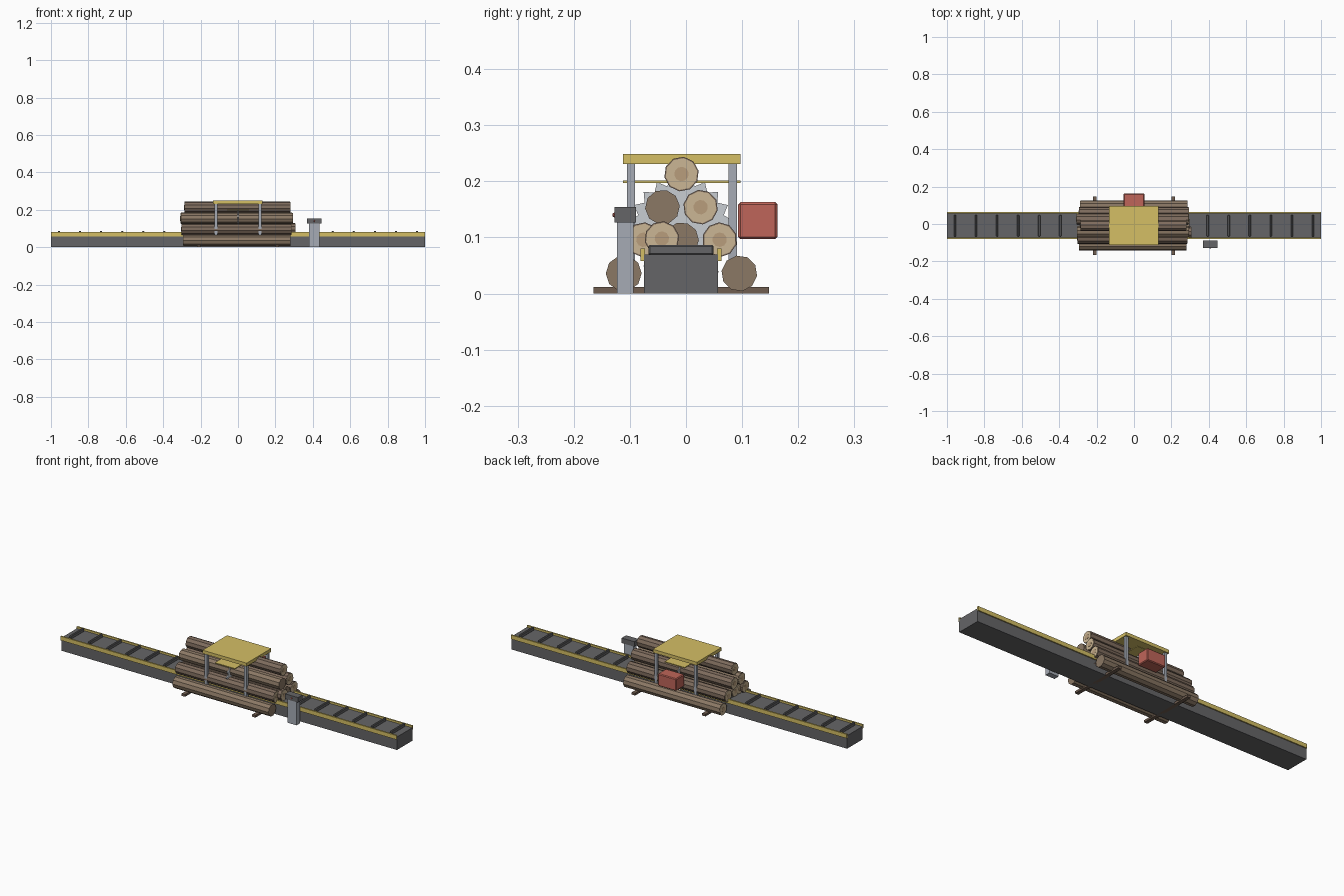
import bpy, bmesh
from math import pi, sin, cos

if "Cube" in bpy.data.objects:
    bpy.data.objects.remove(bpy.data.objects["Cube"])


def mat(name, r, g, b):
    m = bpy.data.materials.new(name)
    m.diffuse_color = (r, g, b, 1)
    m.use_nodes = True
    m.node_tree.nodes["Principled BSDF"].inputs["Base Color"].default_value = m.diffuse_color
    return m


YELLOW = mat("yellow_paint", 0.66, 0.52, 0.13)
DARK = mat("dark_steel", 0.13, 0.13, 0.135)
STEEL = mat("steel", 0.38, 0.41, 0.46)
BLADE = mat("blade_steel", 0.58, 0.61, 0.65)
RED = mat("red_paint", 0.52, 0.13, 0.10)
BARK = mat("bark", 0.21, 0.15, 0.11)
BARK2 = mat("light_bark", 0.26, 0.19, 0.13)
WOOD = mat("cut_wood", 0.60, 0.47, 0.30)
HEART = mat("heartwood", 0.48, 0.34, 0.20)
PLANK = mat("sleeper_wood", 0.16, 0.11, 0.08)


def finish(name, bm, *mats):
    me = bpy.data.meshes.new(name)
    bmesh.ops.recalc_face_normals(bm, faces=bm.faces[:])
    bm.to_mesh(me)
    bm.free()
    for m in mats:
        me.materials.append(m)
    ob = bpy.data.objects.new(name, me)
    bpy.context.collection.objects.link(ob)
    return ob


def box(name, x, y, z, m, bevel=0):
    """Box given by its (min, max) range on each axis."""
    bm = bmesh.new()
    bmesh.ops.create_cube(bm, size=1)
    for v in bm.verts:
        for i, (a, b) in enumerate((x, y, z)):
            v.co[i] = a if v.co[i] < 0 else b
    if bevel:
        bmesh.ops.bevel(bm, geom=bm.edges[:], offset=bevel, segments=1, affect='EDGES')
    return finish(name, bm, m)


def add_prism(bm, x0, x1, y, z, radii, mi=0, turn=0):
    """Closed prism along x; radii holds one radius per corner."""
    n = len(radii)
    rings = []
    for x in (x0, x1):
        rings.append([bm.verts.new((x, y + r * cos(turn + 2 * pi * i / n),
                                    z + r * sin(turn + 2 * pi * i / n)))
                      for i, r in enumerate(radii)])
    faces = [bm.faces.new(rings[0]), bm.faces.new(rings[1])]
    for i in range(n):
        j = (i + 1) % n
        faces.append(bm.faces.new((rings[0][i], rings[0][j], rings[1][j], rings[1][i])))
    for f in faces:
        f.material_index = mi


def log(name, x0, x1, y, z, r, bark, cut_right, turn):
    """Faceted log with pale cut faces and a darker core."""
    bm = bmesh.new()
    add_prism(bm, x0, x1, y, z, [r] * 10, 0, turn)
    for x, s, show in ((x0, -1, True), (x1, 1, cut_right)):
        if show:
            add_prism(bm, x, x + s * 0.002, y, z, [r * 0.92] * 10, 1, turn)
            add_prism(bm, x, x + s * 0.003, y, z, [r * 0.42] * 10, 2, turn)
    finish(name, bm, bark, WOOD, HEART)


CY = -0.009  # centre line of the machine

# Conveyor bed, side rails and rollers
box("conveyor_bed", (-1, 1), (CY - 0.066, CY + 0.066), (0, 0.07), DARK)
for side, s in (("front", -1), ("back", 1)):
    ys = sorted((CY + s * 0.064, CY + s * 0.072))
    box(side + "_rail", (-1, 1), ys, (0.058, 0.08), YELLOW)
for i in range(18):
    x = -0.957 + i * 1.914 / 17
    box(f"conveyor_slat_{i}", (x - 0.006, x + 0.006), (CY - 0.058, CY + 0.058), (0.068, 0.087), DARK, 0.003)

# Sleepers under the pile
for side, x in (("left", -0.21), ("right", 0.21)):
    box(side + "_sleeper", (x - 0.01, x + 0.01), (-0.165, 0.148), (0, 0.012), PLANK)

# Log pile: row height, x range, then (y, light bark, cut face on right)
rows = [
    (0.036, -0.285, 0.288, [(-0.111, 1, 0), (-0.077 + 0.034, 0, 1), (0.026, 0, 1), (0.095, 1, 0)]),
    (0.096, -0.295, 0.290, [(-0.076, 0, 1), (-0.008, 1, 0), (0.060, 0, 1)]),
    (0.154, -0.300, 0.296, [(-0.042, 1, 0), (0.026, 0, 1)]),
    (0.213, -0.285, 0.278, [(-0.008, 0, 1)]),
]
k = 0
for ri, (z, x0, x1, items) in enumerate(rows):
    for y, light, cut in items:
        dx = 0.006 * ((k * 3) % 4 - 1.5) / 1.5 if ri < 3 else 0
        log(f"log_{k}", x0 + dx, x1 + dx, y, z, 0.031 if ri else 0.032,
            BARK2 if light else BARK, cut, 0.37 * k)
        k += 1
log("log_on_conveyor", -0.29, 0.305, -0.043, 0.098, 0.031, BARK, True, 0.2)

# Saw frame: roof, guard plate and four posts
box("saw_roof", (-0.133, 0.13), (-0.112, 0.097), (0.231, 0.249), YELLOW)
box("saw_guard", (-0.06, 0.06), (-0.112, 0.097), (0.197, 0.2015), YELLOW)
for xn, x in (("left", -0.118), ("right", 0.118)):
    for yn, y in (("front", -0.098), ("back", 0.083)):
        box(f"{xn}_{yn}_post", (x - 0.0075, x + 0.0075), (y - 0.0075, y + 0.0075), (0.03, 0.232), STEEL)

# Toothed saw blade across the conveyor
bm = bmesh.new()
add_prism(bm, -0.003, 0.003, CY, 0.115, [0.094 if i % 2 else 0.080 for i in range(40)])
finish("saw_blade", bm, BLADE)

# Motor housing
box("motor", (-0.055, 0.055), (0.093, 0.163), (0.097, 0.163), RED, 0.004)

# Control pedestal with button
box("control_post", (0.38, 0.435), (-0.123, -0.094), (0, 0.128), STEEL)
box("control_head", (0.37, 0.446), (-0.127, -0.089), (0.127, 0.154), DARK)
bm = bmesh.new()
bmesh.ops.create_icosphere(bm, subdivisions=1, radius=0.005)
bmesh.ops.translate(bm, verts=bm.verts[:], vec=(0.408, -0.127, 0.14))
finish("stop_button", bm, RED)
